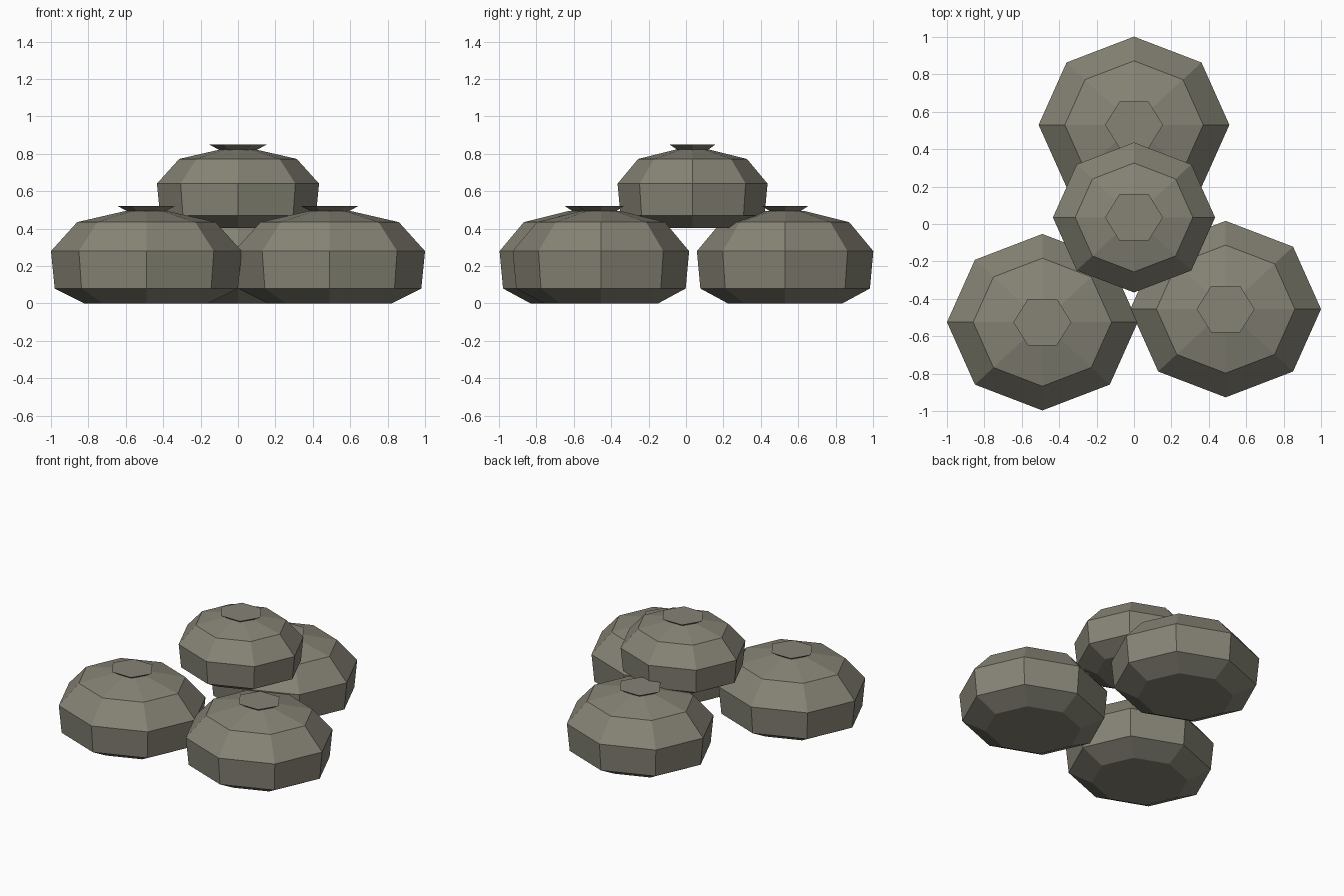
import bpy, bmesh
from math import cos, sin, tau

if "Cube" in bpy.data.objects:
    bpy.data.objects.remove(bpy.data.objects["Cube"])

Y_SQUASH = 0.925  # sacks are slightly narrower front to back


def lathe(name, profile, sides, loc):
    """Closed flat-shaded solid from (radius, height) rings."""
    bm = bmesh.new()
    rings = [[bm.verts.new((r * cos(tau * i / sides),
                            r * sin(tau * i / sides) * Y_SQUASH, z))
              for i in range(sides)] for r, z in profile]
    for a, b in zip(rings, rings[1:]):
        for i in range(sides):
            j = (i + 1) % sides
            bm.faces.new((a[i], a[j], b[j], b[i]))
    bm.faces.new(rings[0][::-1])
    bm.faces.new(rings[-1])
    mesh = bpy.data.meshes.new(name)
    bm.to_mesh(mesh)
    bm.free()
    obj = bpy.data.objects.new(name, mesh)
    obj.location = loc
    bpy.context.collection.objects.link(obj)
    mat = bpy.data.materials.get("sackcloth") or bpy.data.materials.new("sackcloth")
    mat.diffuse_color = (0.24, 0.23, 0.18, 1)
    mat.use_nodes = True
    mat.node_tree.nodes["Principled BSDF"].inputs["Base Color"].default_value = mat.diffuse_color
    mesh.materials.append(mat)
    return obj


BODY = [(0.33, 0), (0.49, 0.08), (0.51, 0.28), (0.37, 0.435), (0.11, 0.495)]
NECK = [(0.09, -0.04), (0.10, -0.03), (0.155, 0)]


def sack(name, loc, scale=1.0):
    # Eight-sided bulging body
    lathe(name + "_body", [(r * scale, z * scale) for r, z in BODY], 8, loc)
    # Six-sided flared tied neck
    x, y, z = loc
    lathe(name + "_neck", NECK, 6, (x, y, z + 0.495 * scale + 0.027))


# Three sacks on the ground, a smaller one on top
sack("left_sack", (-0.49, -0.525, 0))
sack("right_sack", (0.49, -0.455, 0))
sack("back_sack", (0, 0.53, 0))
sack("top_sack", (0, 0.035, 0.403), 0.85)
